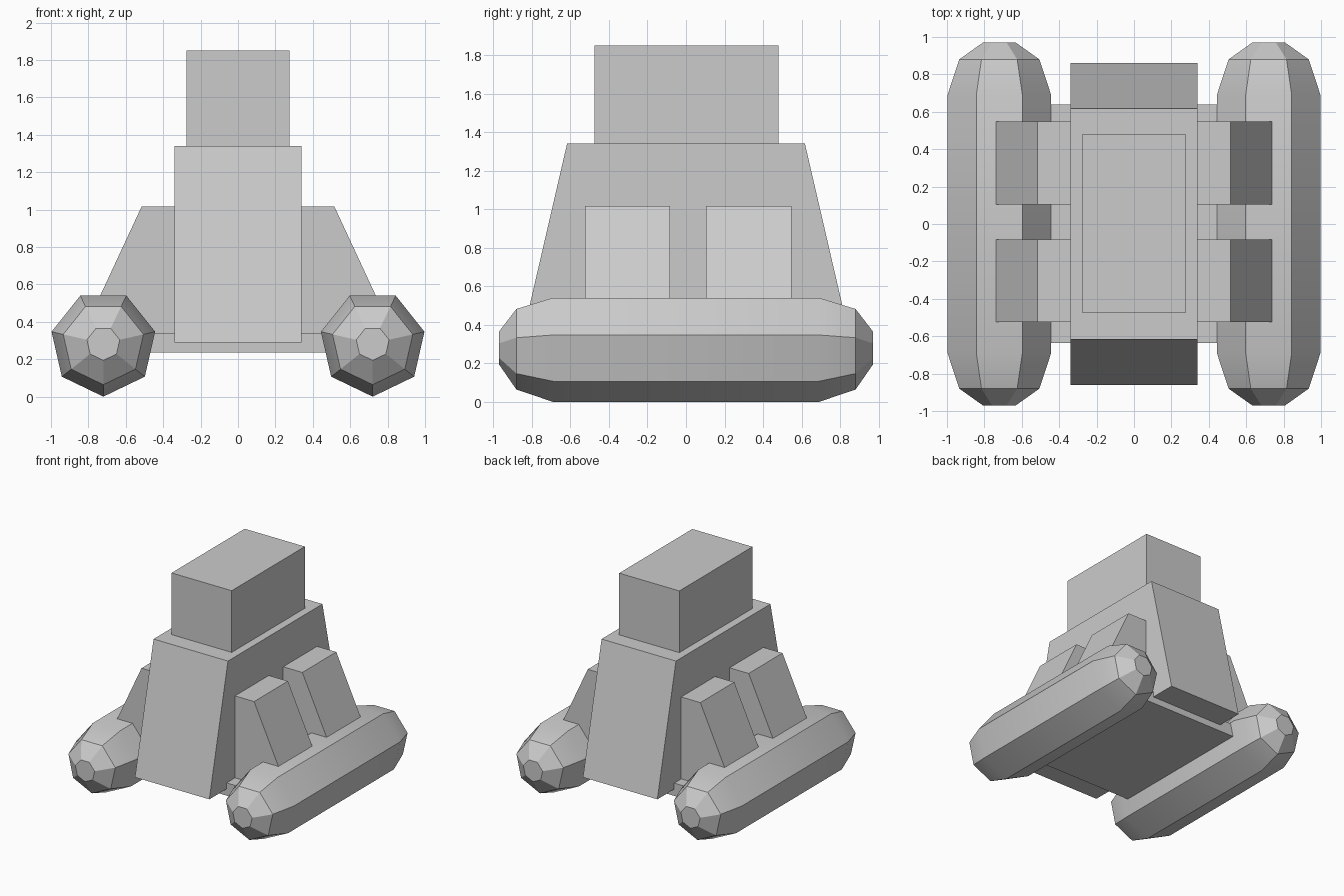
import bpy
import bmesh
from math import sin, cos, pi, radians

cube = bpy.data.objects.get("Cube")
if cube:
    bpy.data.objects.remove(cube, do_unlink=True)

grey = bpy.data.materials.new("light_grey")
grey.use_nodes = True
colour = (0.6, 0.6, 0.6, 1)
grey.diffuse_color = colour
grey.node_tree.nodes["Principled BSDF"].inputs["Base Color"].default_value = colour


def loft(name, rings):
    """Skin a list of matching rings of points and cap both ends."""
    bm = bmesh.new()
    loops = [[bm.verts.new(p) for p in ring] for ring in rings]
    n = len(loops[0])
    for a, b in zip(loops, loops[1:]):
        for i in range(n):
            j = (i + 1) % n
            bm.faces.new((a[i], a[j], b[j], b[i]))
    bm.faces.new(loops[0])
    bm.faces.new(loops[-1])
    bmesh.ops.recalc_face_normals(bm, faces=bm.faces)
    mesh = bpy.data.meshes.new(name)
    bm.to_mesh(mesh)
    bm.free()
    mesh.materials.append(grey)
    obj = bpy.data.objects.new(name, mesh)
    bpy.context.collection.objects.link(obj)
    return obj


def rect(x0, x1, y0, y1, z):
    return [(x0, y0, z), (x1, y0, z), (x1, y1, z), (x0, y1, z)]


# Central tower with sloping ends, upper block and base plate
loft("tower_body", [rect(-0.34, 0.34, -0.86, 0.86, 0.29),
                    rect(-0.34, 0.34, -0.617, 0.617, 1.34)])
loft("upper_block", [rect(-0.275, 0.275, -0.475, 0.48, z) for z in (1.34, 1.85)])
loft("base_plate", [rect(-0.7, 0.7, -0.635, 0.64, z) for z in (0.235, 0.34)])

# Seven-sided floats with faceted, tapering ends
FLOAT_X, FLOAT_R = 0.72, 0.284
half = [(0.69, FLOAT_R), (0.88, 0.22), (0.97, 0.09)]
profile = [(-y, r) for y, r in reversed(half)] + half

for side, s in (("left", 1), ("right", -1)):
    rings = [[(s * FLOAT_X + r * sin(2 * pi * i / 7), y,
               FLOAT_R - r * cos(2 * pi * i / 7)) for i in range(7)]
             for y, r in profile]
    pontoon = loft(side + "_float", rings)
    bpy.ops.object.select_all(action="DESELECT")
    pontoon.select_set(True)
    bpy.context.view_layer.objects.active = pontoon
    bpy.ops.object.shade_smooth_by_angle(angle=radians(30))

    # Sloping buttresses between the tower and the float
    for place, y0, y1 in (("front", -0.525, -0.083), ("back", 0.105, 0.548)):
        loft(f"{side}_{place}_buttress",
             [rect(s * 0.3, s * 0.83, y0, y1, 0.34),
              rect(s * 0.3, s * 0.515, y0, y1, 1.017)])
